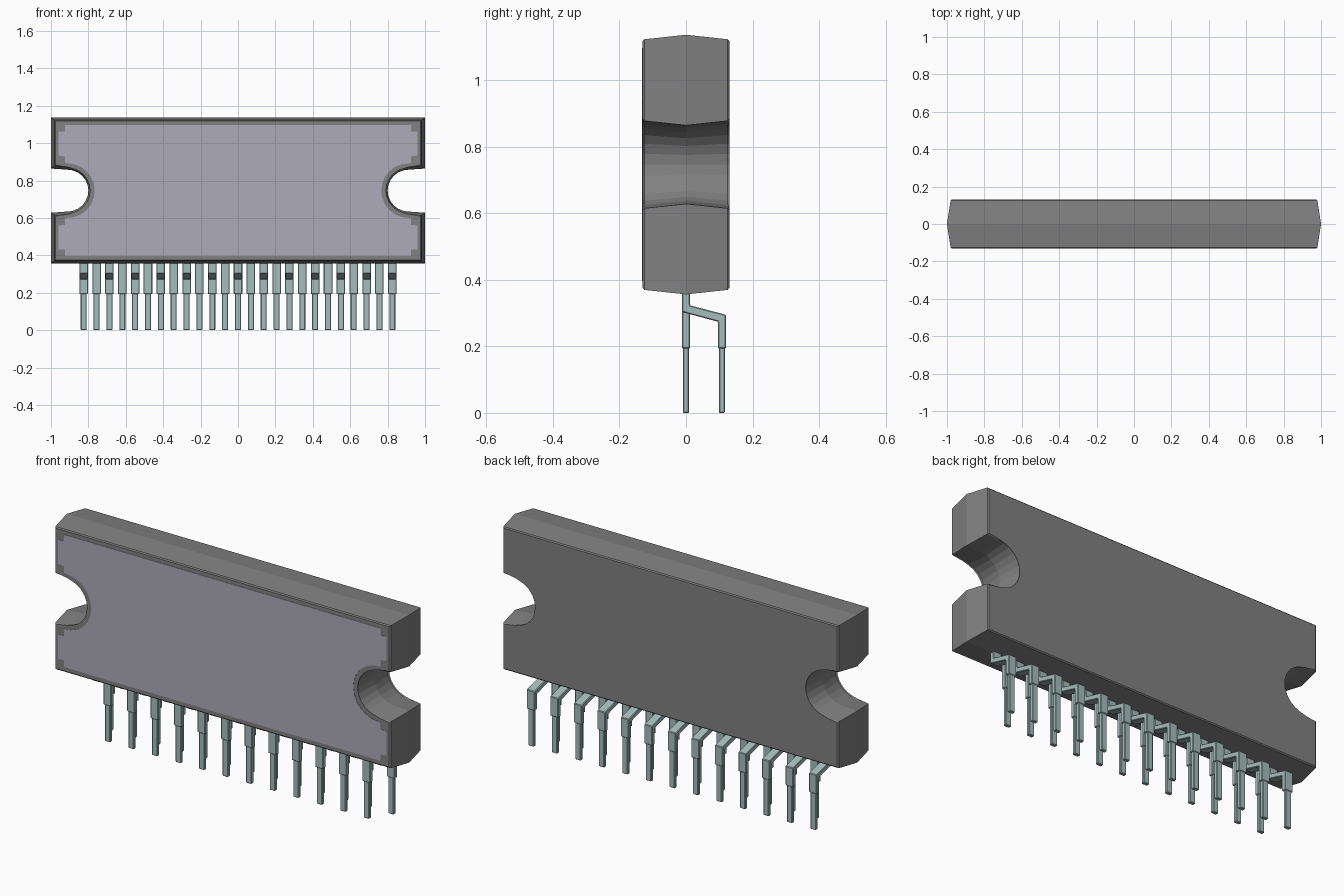
import bpy, bmesh, math

cube = bpy.data.objects.get("Cube")
if cube:
    bpy.data.objects.remove(cube)

MID_Z = 0.746      # height of the package centre line
HALF_T = 0.13      # half thickness of the package
PITCH = 0.06875


def material(name, rgb):
    m = bpy.data.materials.new(name)
    m.use_nodes = True
    m.diffuse_color = (*rgb, 1)
    m.node_tree.nodes["Principled BSDF"].inputs["Base Color"].default_value = (*rgb, 1)
    return m


grey = material("package grey", (0.22, 0.22, 0.22))
lavender = material("label lavender", (0.42, 0.41, 0.49))
metal = material("pin metal", (0.38, 0.51, 0.51))


def finish(bm, name, mat, smooth=False):
    bmesh.ops.recalc_face_normals(bm, faces=bm.faces)
    mesh = bpy.data.meshes.new(name)
    bm.to_mesh(mesh)
    bm.free()
    mesh.materials.append(mat)
    ob = bpy.data.objects.new(name, mesh)
    bpy.context.collection.objects.link(ob)
    if smooth:
        bpy.ops.object.select_all(action='DESELECT')
        bpy.context.view_layer.objects.active = ob
        ob.select_set(True)
        bpy.ops.object.shade_smooth_by_angle(angle=math.radians(12))
    return ob


def outline(half_w, half_h, radius, segs=12):
    """Rectangle with a rounded mounting notch in each short side."""
    cx = 0.912
    side = [(half_w, -half_h), (half_w, -radius - 0.006)]
    for i in range(segs + 1):
        a = -math.pi / 2 - math.pi * i / segs
        side.append((cx + radius * math.cos(a), radius * math.sin(a)))
    side += [(half_w, radius + 0.006), (half_w, half_h)]
    return side + [(-x, -z) for x, z in side]


# Package: widest at the parting line, drafted to both faces
bm = bmesh.new()
rings = []
for y, w, h, r in ((-HALF_T, 0.98, 0.376, 0.126),
                   (0, 1.0, 0.39, 0.112),
                   (HALF_T, 0.98, 0.376, 0.126)):
    rings.append([bm.verts.new((x, y, MID_Z + z)) for x, z in outline(w, h, r)])
n = len(rings[0])
for a, b in zip(rings, rings[1:]):
    for i in range(n):
        j = (i + 1) % n
        bm.faces.new((a[i], a[j], b[j], b[i]))
caps = [bm.faces.new(rings[0]), bm.faces.new(rings[2])]
rim = [e for f in caps for e in f.edges]
bmesh.ops.bevel(bm, geom=rim, offset=0.005, segments=1, affect='EDGES')
finish(bm, "package_body", grey)

# Label: thin plate following the package outline, with rounded corners
bm = bmesh.new()
verts = [bm.verts.new((x, -HALF_T - 0.0015, MID_Z + z))
         for x, z in outline(0.96, 0.35, 0.146)]
face = bm.faces.new(verts)
corners = [v for v in verts if abs(v.co.x) > 0.95]
bmesh.ops.bevel(bm, geom=corners, offset=0.035, segments=4, affect='VERTICES')
ext = bmesh.ops.extrude_face_region(bm, geom=list(bm.faces))
for v in ext["geom"]:
    if isinstance(v, bmesh.types.BMVert):
        v.co.y += 0.003
finish(bm, "front_label", lavender)


def add_prism(bm, profile, x, width, bevel):
    """Extrude a y-z profile across x and chamfer its edges."""
    part = bmesh.new()
    ends = [[part.verts.new((x + s * width / 2, y, z)) for y, z in profile]
            for s in (-1, 1)]
    part.faces.new(ends[0])
    part.faces.new(ends[1][::-1])
    for i in range(len(profile)):
        j = (i + 1) % len(profile)
        part.faces.new((ends[0][i], ends[0][j], ends[1][j], ends[1][i]))
    bmesh.ops.recalc_face_normals(part, faces=part.faces)
    bmesh.ops.bevel(part, geom=list(part.edges), offset=bevel, segments=1,
                    affect='EDGES')
    temp = bpy.data.meshes.new("pin_part")
    part.to_mesh(temp)
    part.free()
    bm.from_mesh(temp)
    bpy.data.meshes.remove(temp)


def box(y, half, low, high):
    return [(y - half, low), (y + half, low), (y + half, high), (y - half, high)]


T = 0.012          # half thickness of the wide part of a pin
BACK = 0.108       # offset of the rear pin row
straight = box(0, T, 0.193, 0.365)
bent = [(-T, 0.365), (-T, 0.303), (BACK - T, 0.274), (BACK - T, 0.193),
        (BACK + T, 0.193), (BACK + T, 0.295), (T, 0.323), (T, 0.365)]

# Pins: alternate between the rear bent row and the front straight row
for name, profile, y, first in (("rear_pins", bent, BACK, 0),
                                ("front_pins", straight, 0, 1)):
    bm = bmesh.new()
    for i in range(first, 25, 2):
        x = (i - 12) * PITCH
        add_prism(bm, profile, x, 0.046, 0.003)
        add_prism(bm, box(y, 0.0095, 0, 0.196), x, 0.032, 0.003)
    finish(bm, name, metal)
